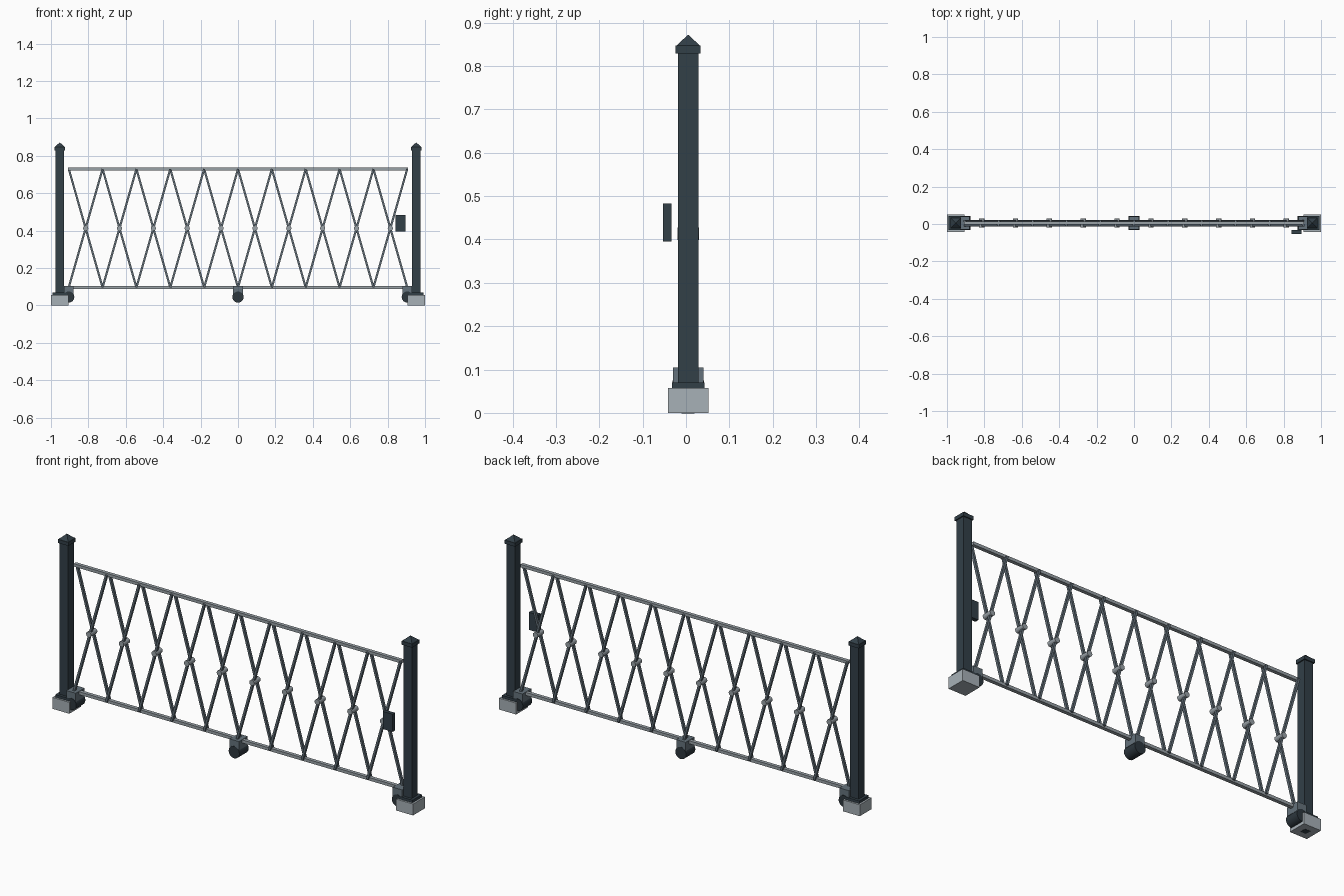
import bpy
from math import pi, atan2, hypot, sqrt

cube = bpy.data.objects.get("Cube")
if cube:
    bpy.data.objects.remove(cube, do_unlink=True)


def material(name, r, g, b):
    m = bpy.data.materials.new(name)
    m.use_nodes = True
    m.diffuse_color = (r, g, b, 1)
    m.node_tree.nodes["Principled BSDF"].inputs["Base Color"].default_value = (r, g, b, 1)
    return m


post_mat = material("dark slate", 0.032, 0.05, 0.064)
bar_mat = material("slate grey", 0.12, 0.155, 0.185)
bracket_mat = material("steel blue grey", 0.13, 0.17, 0.2)
rail_mat = material("steel grey", 0.32, 0.36, 0.39)
base_mat = material("concrete grey", 0.39, 0.44, 0.475)
wheel_mat = material("near black slate", 0.026, 0.038, 0.048)

Y = 0.005          # depth of the gate's centre plane
HALF = 0.905       # half length of the lattice
BAYS = 10
LOW, HIGH = 0.096, 0.73


def finish(name, mat):
    ob = bpy.context.object
    ob.name = name
    ob.data.materials.append(mat)
    return ob


def box(name, centre, size, mat, tilt=0):
    bpy.ops.mesh.primitive_cube_add(size=1, location=centre, rotation=(0, tilt, 0))
    ob = finish(name, mat)
    ob.scale = size
    return ob


def drum(name, centre, radius, length, sides, mat):
    bpy.ops.mesh.primitive_cylinder_add(vertices=sides, radius=radius, depth=length,
                                        location=centre, rotation=(pi / 2, 0, 0))
    ob = finish(name, mat)
    bpy.ops.object.shade_smooth_by_angle(angle=pi / 6)
    return ob


# Posts with footing, collar and pyramid cap
for side, s in (("right", -1), ("left", 1)):
    x = s * 0.953
    box(side + "_footing", (x, Y, 0.0285), (0.094, 0.094, 0.057), base_mat)
    box(side + "_collar", (x, Y, 0.063), (0.075, 0.075, 0.014), post_mat)
    box(side + "_post", (x, Y, 0.445), (0.047, 0.047, 0.77), post_mat)
    box(side + "_cap", (x, Y, 0.838), (0.058, 0.058, 0.018), post_mat)
    bpy.ops.mesh.primitive_cone_add(vertices=4, radius1=0.027 * sqrt(2), radius2=0,
                                    depth=0.025, location=(x, Y, 0.8595),
                                    rotation=(0, 0, pi / 4))
    finish(side + "_cap_point", post_mat)

# Anchor plate under the right footing
box("anchor_plate", (-0.953, Y, 0.001), (0.03, 0.03, 0.004), post_mat)

# Rails
for name, z in (("bottom_rail", LOW), ("top_rail", HIGH)):
    box(name, (0, Y, z), (2 * HALF + 0.006, 0.018, 0.015), rail_mat)

# Crossed lattice bars with a pivot at each crossing
pitch = 2 * HALF / BAYS
rise = HIGH - LOW
middle = (LOW + HIGH) / 2
for i in range(BAYS):
    x = -HALF + (i + 0.5) * pitch
    for name, s in (("front_bar", -1), ("back_bar", 1)):
        box(name, (x, Y + s * 0.011, middle), (0.011, 0.013, hypot(pitch, rise)),
            bar_mat, -s * atan2(pitch, rise))
    drum("pivot", (x, Y, middle), 0.014, 0.05, 12, rail_mat)

# Wheels in their brackets
for x in (-HALF, 0, HALF):
    box("wheel_bracket", (x, Y, 0.083), (0.052, 0.07, 0.044), bracket_mat)
    drum("wheel", (x, Y, 0.045), 0.03, 0.073, 16, wheel_mat)

# Latch box on the front
box("latch_box", (0.868, -0.043, 0.439), (0.054, 0.02, 0.088), post_mat)
